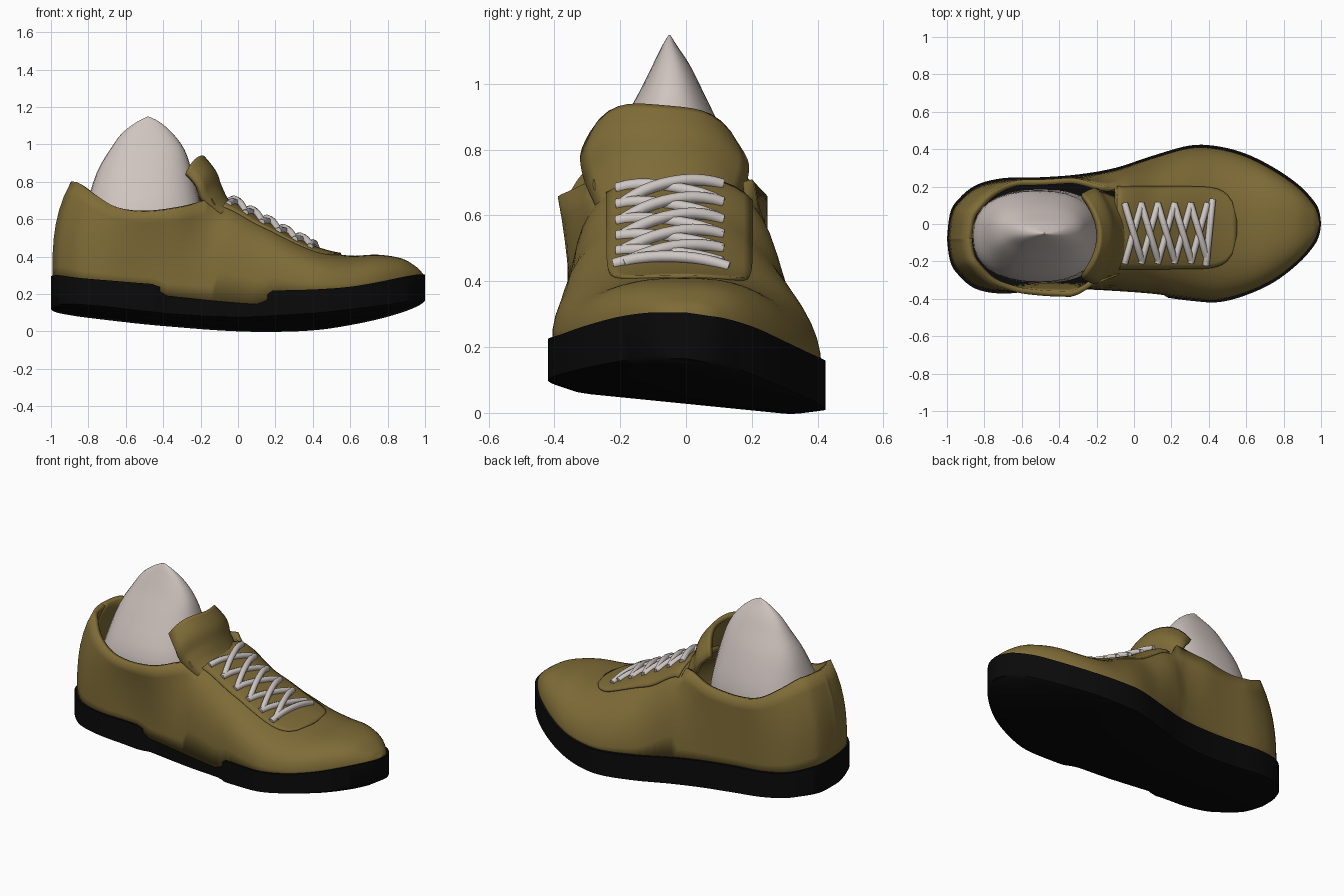
import bpy, bmesh, math

if "Cube" in bpy.data.objects:
    bpy.data.objects.remove(bpy.data.objects["Cube"], do_unlink=True)


def material(name, rgb):
    mat = bpy.data.materials.new(name)
    mat.use_nodes = True
    mat.diffuse_color = (*rgb, 1)
    mat.node_tree.nodes["Principled BSDF"].inputs["Base Color"].default_value = (*rgb, 1)
    return mat


OLIVE = material("olive_suede", (0.21, 0.148, 0.038))
BLACK = material("black_rubber", (0.003, 0.003, 0.003))
SOCK = material("warm_white_sock", (0.62, 0.55, 0.52))
LACE = material("pale_lace", (0.62, 0.57, 0.55))


def finish(obj, mat, thickness=0.0, offset=-1):
    obj.data.materials.append(mat)
    if thickness:
        mod = obj.modifiers.new("thickness", "SOLIDIFY")
        mod.thickness, mod.offset = thickness, offset
    bpy.ops.object.select_all(action="DESELECT")
    obj.select_set(True)
    bpy.context.view_layer.objects.active = obj
    if obj.type == "MESH":
        bpy.ops.object.shade_smooth_by_angle(angle=math.radians(45))
    return obj


def loft(name, rows, mat, closed=False, caps=False, keep=None, thickness=0.0, offset=-1):
    """Skin a list of point rows with quads; keep(i, j) can leave holes."""
    bm = bmesh.new()
    grid = [[bm.verts.new(p) for p in row] for row in rows]
    count = len(rows[0])
    for i in range(len(rows) - 1):
        for j in range(count if closed else count - 1):
            if keep is None or keep(i, j):
                k = (j + 1) % count
                bm.faces.new((grid[i][j], grid[i][k], grid[i + 1][k], grid[i + 1][j]))
    if caps:
        bm.faces.new(grid[0])
        bm.faces.new(grid[-1])
    bmesh.ops.delete(bm, geom=[v for v in bm.verts if not v.link_faces], context="VERTS")
    bmesh.ops.remove_doubles(bm, verts=bm.verts, dist=0.0005)
    bmesh.ops.recalc_face_normals(bm, faces=bm.faces)
    mesh = bpy.data.meshes.new(name)
    bm.to_mesh(mesh)
    bm.free()
    obj = bpy.data.objects.new(name, mesh)
    bpy.context.collection.objects.link(obj)
    return finish(obj, mat, thickness, offset)


def smooth_rows(rows, steps):
    """Catmull-Rom interpolation through the rows."""
    out = []
    for i in range(len(rows) - 1):
        a, b, c, d = (rows[max(0, min(len(rows) - 1, i + k))] for k in (-1, 0, 1, 2))
        for s in range(steps):
            t = s / steps
            out.append([q + 0.5 * t * (r - p + t * (2*p - 5*q + 4*r - w + t * (3*(q - r) + w - p)))
                        for p, q, r, w in zip(a, b, c, d)])
    return out + [list(rows[-1])]


def ramp(x, a, b):
    t = max(0, min(1, (x - a) / (b - a)))
    return t * t * (3 - 2 * t)


# Stations from heel to toe: x, low y, high y, sole bottom, sole top, upper top
STATIONS = smooth_rows([
    (-1, -.08, -.08, .11, .29, .8), (-.985, -.19, .05, .11, .285, .8),
    (-.95, -.26, .12, .105, .28, .79), (-.85, -.345, .205, .095, .26, .73),
    (-.7, -.372, .245, .08, .245, .665), (-.5, -.355, .25, .058, .23, .64),
    (-.3, -.36, .265, .042, .215, .665), (-.1, -.37, .3, .03, .2, .71),
    (.1, -.385, .365, .028, .19, .61), (.3, -.41, .42, .035, .19, .5),
    (.45, -.418, .415, .045, .195, .435), (.6, -.38, .375, .065, .21, .405),
    (.75, -.31, .3, .09, .24, .41), (.88, -.21, .21, .12, .275, .39),
    (.96, -.12, .125, .145, .295, .345), (.99, -.06, .07, .16, .3, .315),
    (1, 0, 0, .165, .305, .305)], 5)
BOTTOM_TILT, TOP_TILT = -0.1, -0.075
SPLIT = -0.101
COLS, RIM = 24, 7


def waist(x):
    """Instep cut-out on the low-y side of the sole."""
    return ramp(x, -.44, -.39) * (1 - ramp(x, .11, .19))


def sole_top(st, y):
    drop = waist(st[0]) * (0.045 + 0.03 * st[0]) if y < -0.15 else 0
    return st[4] + TOP_TILT * y - drop


# Rubber sole
sole_rows = []
for st in STATIONS:
    x, lo, hi, bottom = st[:4]
    lo += 0.03 * waist(x)
    edge = 0.08 * (hi - lo)
    section = [(lo, sole_top(st, lo))]
    for y, lift in ((lo, .015), (lo + edge, 0), (hi - edge, 0), (hi, .015)):
        section.append((y, bottom + BOTTOM_TILT * y + lift))
    section.append((hi, sole_top(st, hi)))
    sole_rows.append([(x, y, z) for y, z in section])
loft("sole", sole_rows, BLACK, closed=True)


# Upper: arched over the forefoot, open around the ankle
def power(x, side):
    """Roundness of the arch; the high-y flank slopes more."""
    if side < 0:
        return 0.62 + 0.16 * ramp(x, -.1, .8)
    return 0.62 + 0.36 * ramp(x, -.1, .15) - 0.2 * ramp(x, .35, .8)


def upper_section(st):
    x, lo, hi, _, _, top = st
    mid, half = (lo + hi) / 2, max((hi - lo) / 2 - 0.012, 0)
    row = []
    for j in range(COLS + 1):
        side = -1 if j < COLS / 2 else 1
        base = sole_top(st, mid + side * half) - 0.025
        shift = 0
        if x < SPLIT:
            f = min(j, COLS - j, RIM) / RIM
            inset = 0.26 * ramp(x, -.36, -.1) + 0.12 * (1 - ramp(x, -1, -.6))
            if side < 0:
                inset -= 0.15 * ramp(x, -.75, -.45) * (1 - ramp(x, -.35, -.12))
            y = mid + side * half * (1 - inset * f * f)
            shift = 0.1 * f ** 3 * (1 - ramp(x, -1, -.45))
        else:
            a = math.pi * j / COLS
            y = mid + side * half * abs(math.cos(a)) ** power(x, side)
            f = max(math.sin(a), 0) ** power(x, side)
        row.append((x * 0.993 + shift, y, base + (top - base) * f))
    return row


def upper_face(i, j):
    return STATIONS[i][0] >= SPLIT or j < RIM or j >= COLS - RIM


loft("upper", [upper_section(s) for s in STATIONS], OLIVE, keep=upper_face, thickness=0.03)


def surface(x, y):
    """Height of the forefoot at a point."""
    x /= 0.993
    i = max(k for k, s in enumerate(STATIONS[:-1]) if s[0] <= x)
    a, b = STATIONS[i], STATIONS[i + 1]
    t = (x - a[0]) / (b[0] - a[0])
    st = [p + (q - p) * t for p, q in zip(a, b)]
    mid, half = (st[1] + st[2]) / 2, (st[2] - st[1]) / 2 - 0.012
    u = min(abs(y - mid) / half, 1)
    p = power(x, y - mid)
    base = sole_top(st, y) - 0.025
    return base + (st[5] - base) * (1 - u ** (2 / p)) ** (p / 2)


# Raised lacing panel with a rounded toe end
panel_rows = []
for i in range(25):
    q = i / 24
    x, half = -0.09 + 0.64 * q, 0.22 * math.sqrt(1 - 0.98 * q ** 12)
    ys = [-0.02 + half * (j / 8 - 1) for j in range(17)]
    panel_rows.append([(x, y, surface(x, y) + 0.003) for y in ys])
loft("lacing_panel", panel_rows, OLIVE, thickness=0.012, offset=0)

# Tongue: curved flap whose sides wrap back towards the ankle
tongue_path = smooth_rows([(.06, .6, .17), (-.05, .68, .2), (-.1, .77, .235),
                           (-.13, .85, .245), (-.19, .925, .215)], 4)
tongue_rows = []
for i, (x, z, half) in enumerate(tongue_path):
    v = i / (len(tongue_path) - 1)
    ts = [j / 8 - 1 for j in range(17)]
    tongue_rows.append([(x - 0.09 * t * t * min(1, 2 * v), -0.065 + half * t,
                         z - (0.05 + 0.05 * v) * t ** 4 - 0.02 * v * t) for t in ts])
loft("tongue", tongue_rows, OLIVE, thickness=0.03, offset=0)

# Sock form rising to a point: z, centre x, radius x, centre y, radius y
sock_rows = []
for z, cx, rx, cy, ry in smooth_rows([
        (.22, -.5, .36, -.065, .25), (.5, -.515, .345, -.065, .245), (.66, -.505, .31, -.065, .235),
        (.85, -.5, .255, -.05, .16), (.97, -.485, .2, -.045, .1),
        (1.06, -.485, .135, -.045, .055), (1.12, -.48, .06, -.05, .02),
        (1.148, -.48, .004, -.05, .003)], 3):
    ring = []
    for k in range(32):
        c, s = math.cos(math.tau * k / 32), math.sin(math.tau * k / 32)
        ring.append((cx + rx * math.copysign(abs(c) ** 0.85, c),
                     cy + ry * math.copysign(abs(s) ** 0.85, s), z))
    sock_rows.append(ring)
loft("sock", sock_rows, SOCK, closed=True, caps=True)


# Laces: crossing pairs and one straight bar
def lace(name, start, end, lift):
    curve = bpy.data.curves.new(name, "CURVE")
    curve.dimensions = "3D"
    curve.bevel_depth, curve.bevel_resolution, curve.use_fill_caps = 0.018, 2, True
    spline = curve.splines.new("POLY")
    spline.points.add(10)
    for k, point in enumerate(spline.points):
        t = k / 10
        x, y = (a + (b - a) * t for a, b in zip(start, end))
        point.co = (x, y, surface(x, y) + 0.012 + lift * math.sin(math.pi * t), 1)
    obj = bpy.data.objects.new(name, curve)
    bpy.context.collection.objects.link(obj)
    finish(obj, LACE)


for k in range(5):
    x0 = -0.05 + 0.088 * k
    lace(f"lace_under_{k}", (x0, -.21), (x0 + .09, .11), 0.002)
    lace(f"lace_over_{k}", (x0, .11), (x0 + .09, -.19), 0.018)
lace("lace_bar", (.385, -.22), (.42, .13), 0.012)
